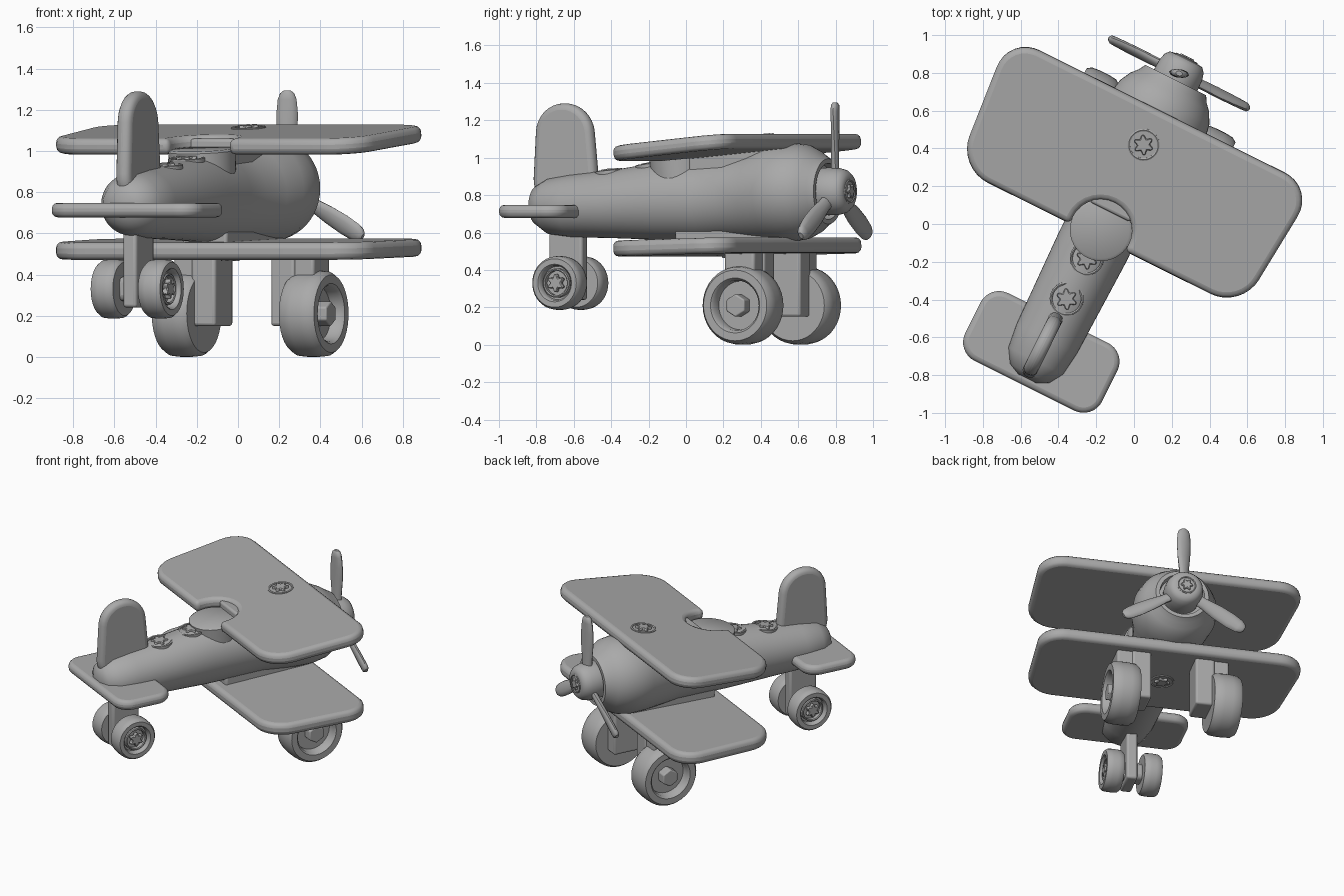
import bpy, bmesh
from math import sin, cos, pi, radians
from mathutils import Matrix, Vector

cube = bpy.data.objects.get("Cube")
if cube:
    bpy.data.objects.remove(cube, do_unlink=True)

grey = bpy.data.materials.new("plain grey")
grey.use_nodes = True
colour = (0.4, 0.4, 0.4, 1)
grey.diffuse_color = colour
grey.node_tree.nodes["Principled BSDF"].inputs["Base Color"].default_value = colour

# The aircraft is built nose towards +y, then turned on the ground
PLANE = Matrix.Rotation(radians(-26.5), 4, 'Z') @ Matrix.Translation((-0.142, 0, 0))


def T(x, y, z):
    return Matrix.Translation((x, y, z))


def R(degrees, axis):
    return Matrix.Rotation(radians(degrees), 4, axis)


def finish(name, bm, place=Matrix(), bevel=0, segments=3):
    bmesh.ops.recalc_face_normals(bm, faces=bm.faces)
    mesh = bpy.data.meshes.new(name)
    bm.to_mesh(mesh)
    bm.free()
    mesh.materials.append(grey)
    ob = bpy.data.objects.new(name, mesh)
    bpy.context.collection.objects.link(ob)
    ob.matrix_world = PLANE @ place
    if bevel:
        mod = ob.modifiers.new("rounded", 'BEVEL')
        mod.width, mod.segments, mod.limit_method = bevel, segments, 'ANGLE'
    bpy.ops.object.select_all(action='DESELECT')
    ob.select_set(True)
    bpy.context.view_layer.objects.active = ob
    bpy.ops.object.shade_smooth_by_angle(angle=radians(40))
    return ob


def slab(name, outline, thick, place, bevel=0, segments=3):
    """Flat outline in local xy, given thickness along z, centred."""
    bm = bmesh.new()
    face = bm.faces.new([bm.verts.new((x, y, -thick / 2)) for x, y in outline])
    new = bmesh.ops.extrude_face_region(bm, geom=[face])["geom"]
    bmesh.ops.translate(bm, vec=(0, 0, thick),
                        verts=[v for v in new if isinstance(v, bmesh.types.BMVert)])
    return finish(name, bm, place, bevel, segments)


def rounded(corners, radius, steps=8):
    """Replace each corner of a convex outline by an arc."""
    pts, n = [], len(corners)
    for i in range(n):
        p = Vector(corners[i])
        a = p + (Vector(corners[i - 1]) - p).normalized() * radius
        b = p + (Vector(corners[(i + 1) % n]) - p).normalized() * radius
        for k in range(steps + 1):
            t = k / steps
            wa, wp, wb = (1 - t) ** 2, 1.414 * t * (1 - t), t * t
            pts.append((a * wa + p * wp + b * wb) / (wa + wp + wb))
    return pts


def lathe(name, profile, place, sides=40):
    """Spin (radius, height) points around local z."""
    bm = bmesh.new()
    rings = [[bm.verts.new((r * cos(2 * pi * k / sides), r * sin(2 * pi * k / sides), h))
              for k in range(sides)] for r, h in profile]
    loft(bm, rings)
    return finish(name, bm, place)


def loft(bm, rings):
    """Skin a row of vertex rings and cap both ends."""
    n = len(rings[0])
    for a, b in zip(rings, rings[1:]):
        for k in range(n):
            j = (k + 1) % n
            bm.faces.new((a[k], a[j], b[j], b[k]))
    bm.faces.new(rings[0])
    bm.faces.new(rings[-1])


def box(name, x, y, z, bevel=0.015):
    bm = bmesh.new()
    bmesh.ops.create_cube(bm, size=1)
    size = Matrix.Diagonal((x[1] - x[0], y[1] - y[0], z[1] - z[0], 1))
    centre = T((x[0] + x[1]) / 2, (y[0] + y[1]) / 2, (z[0] + z[1]) / 2)
    bmesh.ops.transform(bm, matrix=size, verts=bm.verts)
    return finish(name, bm, centre, bevel)


def screw(name, place, size):
    """Raised rim around a lobed screw head."""
    lathe(name + "_rim", [(size * 0.84, -0.03), (size * 0.84, 0.004), (size * 0.92, 0.008),
                          (size, 0.004), (size, -0.03)], place, 32)
    star = []
    for k in range(36):
        r = size * (0.52 + 0.13 * cos(6 * 2 * pi * k / 36))
        star.append((r * cos(2 * pi * k / 36), r * sin(2 * pi * k / 36)))
    slab(name + "_head", star, 0.03, place, 0.004, 1)


# Fuselage: oval sections as (y, half width, bottom, top)
sections = [(-0.985, 0.05, 0.70, 0.80), (-0.955, 0.115, 0.64, 0.85), (-0.88, 0.162, 0.59, 0.89),
            (-0.75, 0.178, 0.575, 0.91), (-0.5, 0.186, 0.57, 0.935), (-0.2, 0.195, 0.56, 0.98),
            (0.05, 0.192, 0.56, 0.985), (0.2, 0.2, 0.565, 0.99), (0.35, 0.235, 0.555, 1.03),
            (0.46, 0.27, 0.55, 1.07), (0.56, 0.281, 0.55, 1.08), (0.65, 0.264, 0.565, 1.07),
            (0.71, 0.232, 0.595, 1.04), (0.745, 0.2, 0.625, 1.015), (0.78, 0.18, 0.645, 0.995),
            (0.78, 0.152, 0.67, 0.97), (0.735, 0.145, 0.675, 0.965)]
bm = bmesh.new()
N = 48
loft(bm, [[bm.verts.new((w * cos(2 * pi * k / N), y,
                         (lo + hi) / 2 + (hi - lo) / 2 * sin(2 * pi * k / N)))
           for k in range(N)] for y, w, lo, hi in sections])
finish("fuselage", bm)

# Wings, slightly pitched up, the upper one notched for the cockpit
wing = rounded([(-0.83, -0.375), (0.85, -0.375), (0.915, 0.375), (-0.895, 0.375)], 0.18)
notch = [(0.165 * cos(radians(a)), -0.335 + 0.165 * sin(radians(a)))
         for a in range(194, -15, -13)]
slab("upper_wing", wing[:9] + notch + wing[9:], 0.08, T(0, 0.225, 1.055) @ R(5.5, 'X'), 0.03)
slab("lower_wing", wing, 0.085, T(0, 0.225, 0.523) @ R(1.5, 'X'), 0.03)
lathe("cockpit_seat", [(0.16, -0.1), (0.165, 0.015), (0.15, 0.025)],
      T(0, -0.105, 0.985) @ R(5, 'X'))
box("wing_pylon", (-0.12, 0.12), (0.0, 0.5), (0.9, 1.06))
box("belly_fairing", (-0.12, 0.12), (-0.08, 0.55), (0.52, 0.62))

# Tail surfaces
tailplane = rounded([(-0.405, -0.2), (0.405, -0.2), (0.405, 0.2), (-0.405, 0.2)], 0.11)
slab("tailplane", tailplane, 0.07, T(0.005, -0.825, 0.713), 0.028)
fin = rounded([(-0.985, 0.74), (-0.585, 0.74), (-0.64, 1.29), (-0.955, 1.29)], 0.15)
slab("tail_fin", fin, 0.078, Matrix(((0, 0, 1, -0.005), (1, 0, 0, 0), (0, 1, 0, 0), (0, 0, 0, 1))),
     0.034, 4)


def wheel(name, side, x, y, z, r, width):
    """Tyre with a dished outer face; axle along x, outer face towards side."""
    h = width / 2
    place = T(x, y, z) @ R(90 * side, 'Y')
    lathe(name, [(r * 0.68, -h), (r * 0.9, -h), (r * 0.98, -h * 0.75), (r, -h * 0.3),
                 (r, h * 0.3), (r * 0.98, h * 0.75), (r * 0.9, h), (r * 0.7, h),
                 (r * 0.64, h * 0.85), (r * 0.62, h * 0.3)], place)
    return place


for side, label in ((-1, "left"), (1, "right")):
    # Main landing gear
    place = wheel(label + "_main_wheel", side, side * 0.345 - 0.01, 0.437, 0.21, 0.21, 0.19)
    hexagon = [(0.062 * cos(pi * k / 3), 0.062 * sin(pi * k / 3)) for k in range(6)]
    slab(label + "_wheel_nut", hexagon, 0.1, place @ T(0, 0, 0.045), 0.008)
    inner, outer = sorted((side * 0.15, side * 0.28))
    box(label + "_gear_leg", (inner, outer), (0.335, 0.535), (0.15, 0.52))
    inner, outer = sorted((side * 0.2, side * 0.38))
    box(label + "_gear_mount", (inner, outer), (0.345, 0.525), (0.37, 0.51))
    # Tail wheels
    place = wheel(label + "_tail_wheel", side, side * 0.128 - 0.02, -0.772, 0.33, 0.144, 0.12)
    screw(label + "_tail_wheel_screw", place @ T(0, 0, 0.04), 0.078)
box("tail_wheel_leg", (-0.047, 0.027), (-0.88, -0.68), (0.24, 0.62))
box("tail_wheel_axle", (-0.11, 0.07), (-0.83, -0.72), (0.27, 0.39), 0.03)

# Propeller: hub and three tapered, twisted blades
NOSE = T(0, 0.7, 0.82) @ R(-90, 'X')
lathe("propeller_hub", [(0.118, 0), (0.128, 0.08), (0.126, 0.14), (0.115, 0.18),
                        (0.095, 0.203), (0.07, 0.207)], NOSE)
screw("hub_screw", NOSE @ T(0, 0, 0.205), 0.065)
blade = [(0.05, 0.036), (0.16, 0.038), (0.26, 0.05), (0.36, 0.053), (0.43, 0.047),
         (0.46, 0.036), (0.474, 0.018)]
for i in range(3):
    bm = bmesh.new()
    rings = []
    for length, half in blade:
        twist = radians(35 - 50 * length)
        ring = []
        for k in range(12):
            a = 2 * pi * k / 12
            p, q = half * cos(a), min(0.022, half * 0.7) * sin(a)
            ring.append(bm.verts.new((p * cos(twist) - q * sin(twist),
                                      p * sin(twist) + q * cos(twist), length)))
        rings.append(ring)
    loft(bm, rings)
    finish("propeller_blade_%d" % (i + 1), bm, T(0, 0.82, 0.82) @ R(120 * i, 'Y'))

# Screws on the upper wing, the spine and the belly
screw("wing_screw", T(0, 0.398, 1.112) @ R(5.5, 'X'), 0.085)
screw("spine_screw_front", T(0, -0.275, 0.96) @ R(7, 'X'), 0.09)
screw("spine_screw_rear", T(0, -0.514, 0.926) @ R(5, 'X'), 0.09)
screw("belly_screw", T(0, 0.2, 0.48) @ R(180, 'X'), 0.08)
